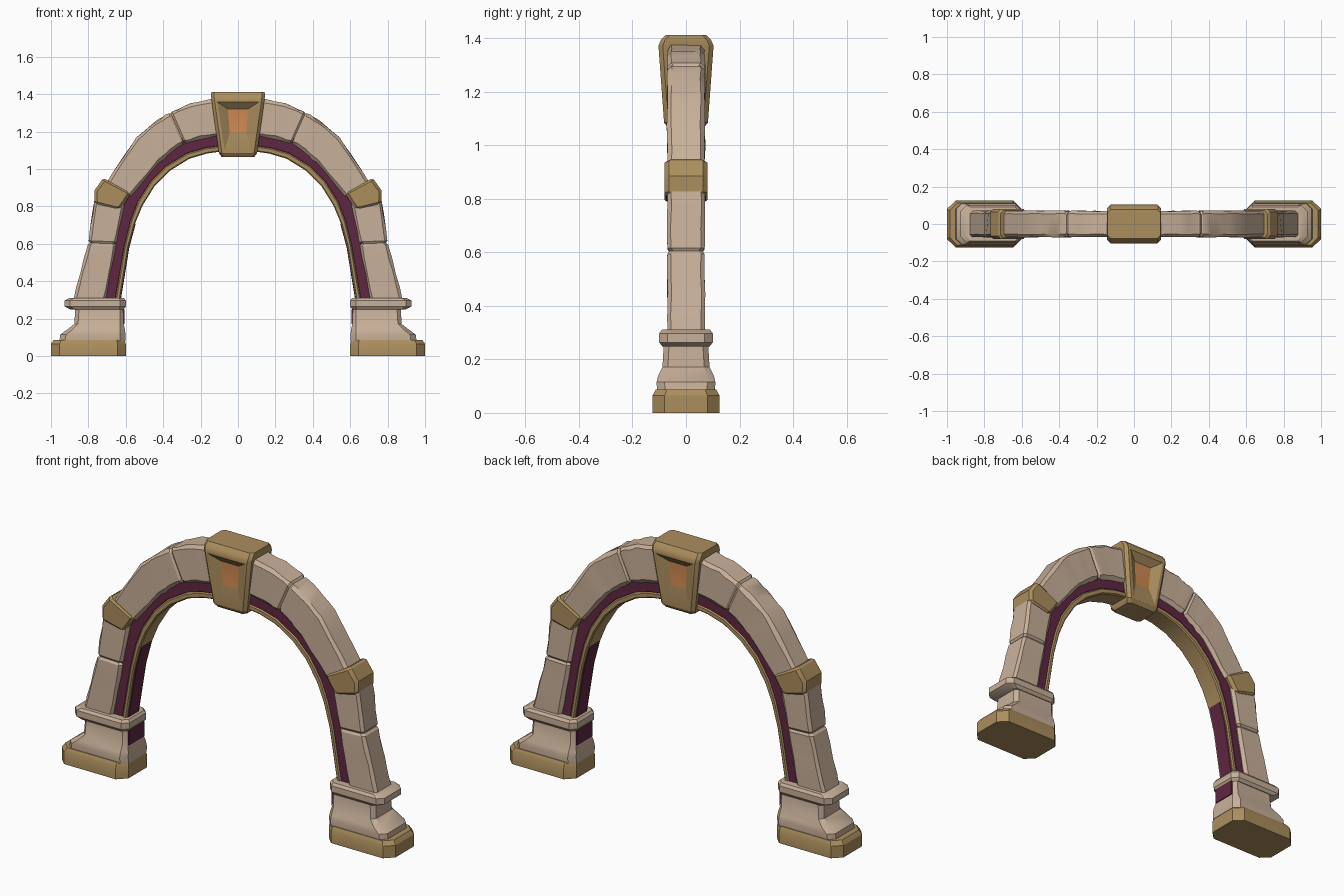
import bpy, bmesh, random
from mathutils import Vector

if "Cube" in bpy.data.objects:
    bpy.data.objects.remove(bpy.data.objects["Cube"])

random.seed(4)


def material(name, rgb):
    m = bpy.data.materials.new(name)
    m.diffuse_color = (*rgb, 1)
    m.use_nodes = True
    m.node_tree.nodes["Principled BSDF"].inputs["Base Color"].default_value = m.diffuse_color
    return m


STONE = material("warm_stone", (0.58, 0.435, 0.32))
GOLD = material("old_gold", (0.41, 0.27, 0.11))
PURPLE = material("plum", (0.115, 0.02, 0.055))
ORANGE = material("amber", (0.62, 0.25, 0.08))


def loft(name, rings, mats, mirror=True, edit=None):
    """Skin a list of equal-sized rings and cap both ends."""
    bm = bmesh.new()
    rows = [[bm.verts.new(p) for p in r] for r in rings]
    n = len(rows[0])
    for a, b in zip(rows, rows[1:]):
        for i in range(n):
            j = (i + 1) % n
            bm.faces.new((a[i], a[j], b[j], b[i]))
    bm.faces.new(rows[0])
    bm.faces.new(rows[-1])
    bmesh.ops.recalc_face_normals(bm, faces=bm.faces)
    if edit:
        edit(bm)
    me = bpy.data.meshes.new(name)
    bm.to_mesh(me)
    bm.free()
    for m in mats:
        me.materials.append(m)
    ob = bpy.data.objects.new(name, me)
    bpy.context.collection.objects.link(ob)
    if mirror:
        ob.modifiers.new("mirror", "MIRROR").use_mirror_merge = False
    bpy.ops.object.select_all(action="DESELECT")
    ob.select_set(True)
    bpy.context.view_layer.objects.active = ob
    bpy.ops.object.shade_smooth_by_angle(angle=0.5)
    return ob


def chamfered(a0, a1, h, c):
    """Chamfered rectangle outline: a0..a1 along, -h..h across."""
    return [(a0 + c, -h), (a1 - c, -h), (a1, -h + c), (a1, h - c),
            (a1 - c, h), (a0 + c, h), (a0, h - c), (a0, -h + c)]


def section(o, i, h, c, shrink=0.0, jitter=0.0):
    """Ring across the arch between an outer and an inner (x, z) point."""
    o, i = Vector(o), Vector(i)
    u = (o - i).normalized()
    pts = []
    for a, y in chamfered(shrink, (o - i).length - shrink, h - shrink, c):
        p = i + u * a
        r = lambda: random.uniform(-jitter, jitter)
        pts.append((p.x + r(), y + r() * 0.6, p.y + r()))
    return pts


def block(name, outer, inner, h, c, mat, steps=1, shrink=0.0, jitter=0.0):
    """Arch segment with softened ends."""
    o, i = [Vector(p) for p in outer], [Vector(p) for p in inner]
    st = []
    for k in range(len(o) - 1):
        for s in range(steps):
            t = s / steps
            st.append((o[k].lerp(o[k + 1], t), i[k].lerp(i[k + 1], t)))
    st.append((o[-1], i[-1]))
    if shrink:  # extra stations close to each end make the rounded joint
        def near(a, b):
            d = (b[0] - a[0]).length
            t = min(0.4, 0.012 / d)
            return (a[0].lerp(b[0], t), a[1].lerp(b[1], t))
        st = [st[0], near(st[0], st[1])] + st[1:-1] + [near(st[-1], st[-2]), st[-1]]
    last = len(st) - 1
    rings = [section(a, b, h, c, shrink if k in (0, last) else 0,
                     jitter if 1 < k < last - 1 else 0)
             for k, (a, b) in enumerate(st)]
    return loft(name, rings, [mat])


def plinth(name, levels, mat):
    """Stack of chamfered rectangles: z, x0, x1, half depth, chamfer."""
    return loft(name, [[(x, y, z) for x, y in chamfered(x0, x1, h, c)]
                       for z, x0, x1, h, c in levels], [mat])


# Pedestals
plinth("base_block", [(0, .60, 1.0, .125, .045), (.065, .60, 1.0, .125, .045),
                      (.087, .606, .985, .113, .042)], GOLD)
plinth("pedestal", [(.08, .602, .955, .108, .03), (.115, .602, .95, .11, .03),
                    (.14, .604, .915, .104, .028), (.172, .612, .875, .088, .02),
                    (.255, .612, .87, .083, .02)], STONE)
plinth("pedestal_collar", [(.248, .612, .895, .088, .025), (.264, .60, .927, .1, .03),
                           (.297, .60, .927, .1, .03), (.311, .61, .90, .09, .025)], STONE)
plinth("pedestal_inlay", [(.172, .606, .62, .066, .002), (.25, .606, .62, .066, .002)], PURPLE)

# Arch stones
block("lower_leg_stone", [(.882, .29), (.80, .605)], [(.71, .29), (.65, .60)],
      .07, .014, STONE, 4, .008, .004)
block("upper_leg_stone", [(.80, .605), (.765, .85)], [(.65, .60), (.605, .82)],
      .07, .014, STONE, 3, .008, .004)
block("haunch_stone", [(.72, .90), (.543, 1.168), (.446, 1.25), (.36, 1.303)],
      [(.575, .85), (.42, 1.035), (.355, 1.09), (.288, 1.135)],
      .07, .016, STONE, 3, .008, .004)
block("crown_stone", [(.364, 1.303), (.25, 1.352), (.08, 1.385)],
      [(.286, 1.136), (.20, 1.16), (.06, 1.185)],
      .07, .016, STONE, 3, .008, .004)

# Gold shoulder bands
block("shoulder_band", [(.768, .815), (.768, .885), (.72, .952)],
      [(.63, .785), (.60, .825), (.572, .868)], .08, .016, GOLD, 1, .008)

# Trim lines running under the stones
edge = [(.72, .26), (.655, .60), (.62, .74), (.58, .85), (.50, .955), (.415, 1.045),
        (.29, 1.14), (.19, 1.17), (.04, 1.19)]
mid = [(.663, .26), (.607, .59), (.575, .72), (.535, .825), (.465, .935), (.385, 1.015),
       (.27, 1.085), (.175, 1.112), (.04, 1.13)]
lip = [(.637, .26), (.585, .58), (.55, .71), (.51, .805), (.445, .91), (.365, .99),
       (.26, 1.055), (.165, 1.083), (.04, 1.10)]
grown = [Vector(e) + (Vector(e) - Vector(m)) * 0.5 for e, m in zip(edge, mid)]
block("purple_band", grown, mid, .052, .002, PURPLE, 2)
block("gold_lip", mid, lip, .057, .006, GOLD, 2)

# Purple panel on the inner face of each leg
block("leg_inlay", [(x + .008, z) for x, z in lip[:3]],
      [(x - .004, z) for x, z in lip[:3]], .044, .002, PURPLE, 2)


# Keystone with a sloping recess and amber window on both faces
def carve(bm):
    for s in (-1, 1):
        f = max(bm.faces, key=lambda q: q.normal.y * s * q.calc_area())
        bmesh.ops.inset_individual(bm, faces=[f], thickness=.022)
        bmesh.ops.inset_individual(bm, faces=[f], thickness=.02)
        c = f.calc_center_median()
        for v in f.verts:
            top = v.co.z > c.z
            v.co = ((1 if v.co.x > 0 else -1) * (.054 if top else .044),
                    s * (.07 if top else .066), 1.32 if top else 1.195)
        f.material_index = 1


loft("keystone", [[(x, y, z) for x, y in chamfered(-hx, hx, hy, .016)]
                  for z, hx, hy in ((1.065, .088, .066), (1.085, .102, .082),
                                    (1.372, .142, .103), (1.392, .145, .095),
                                    (1.412, .142, .077))],
     [GOLD, ORANGE], mirror=False, edit=carve)
